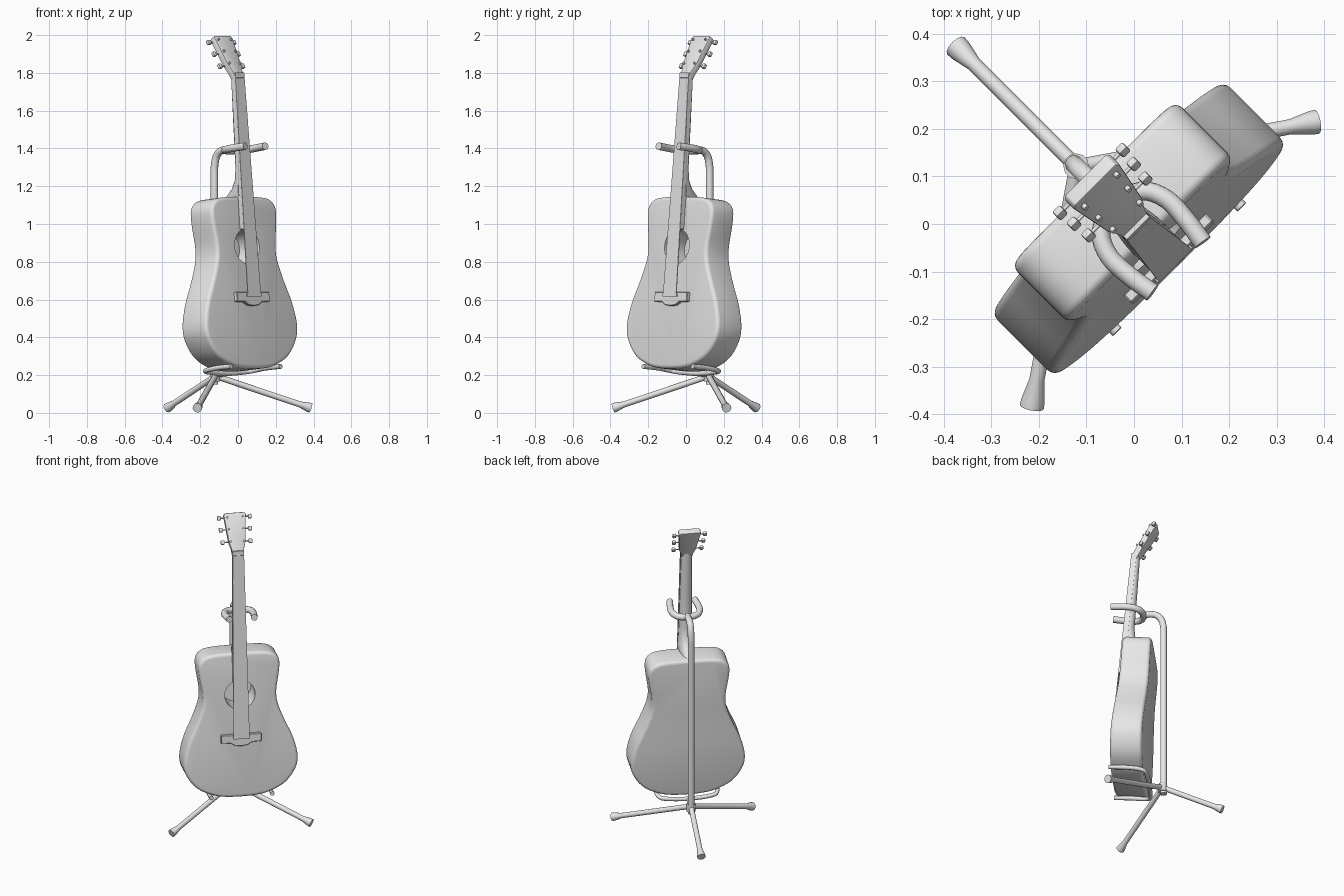
import bpy, bmesh, math
from mathutils import Matrix, Vector

if "Cube" in bpy.data.objects:
    bpy.data.objects.remove(bpy.data.objects["Cube"])

grey = bpy.data.materials.new("plain grey")
grey.diffuse_color = (0.8, 0.8, 0.8, 1)
grey.use_nodes = True
grey.node_tree.nodes["Principled BSDF"].inputs["Base Color"].default_value = grey.diffuse_color

# Frames: the whole set is turned 45 degrees; the instrument leans back, its head more so
TURN = Matrix.Rotation(math.radians(45), 4, 'Z')
GUITAR = TURN @ Matrix.Translation((0, -0.129, 0.24)) @ Matrix.Rotation(math.radians(-5.4), 4, 'X')
HEAD = TURN @ Matrix.Translation((0, -0.012, 1.785)) @ Matrix.Rotation(math.radians(-31), 4, 'X')


def finish(ob, angle=35):
    bpy.ops.object.select_all(action='DESELECT')
    ob.select_set(True)
    bpy.context.view_layer.objects.active = ob
    bpy.ops.object.shade_smooth_by_angle(angle=math.radians(angle))
    return ob


def loft(name, rings, frame, bevel=0, segments=2):
    """Skin a list of equal-length rings, close both ends, optionally round the hard edges."""
    bm = bmesh.new()
    loops = [[bm.verts.new(p) for p in ring] for ring in rings]
    for a, b in zip(loops, loops[1:]):
        for i in range(len(a)):
            j = (i + 1) % len(a)
            bm.faces.new((a[i], a[j], b[j], b[i]))
    bm.faces.new(loops[0][::-1])
    bm.faces.new(loops[-1])
    bmesh.ops.recalc_face_normals(bm, faces=bm.faces)
    if bevel:
        hard = [e for e in bm.edges if e.calc_face_angle(0) > math.radians(50)]
        bmesh.ops.bevel(bm, geom=hard, offset=bevel, segments=segments, profile=0.5, affect='EDGES')
    me = bpy.data.meshes.new(name)
    bm.to_mesh(me)
    bm.free()
    me.transform(frame)
    me.materials.append(grey)
    ob = bpy.data.objects.new(name, me)
    bpy.context.collection.objects.link(ob)
    return finish(ob)


def plate(name, outline, y0, y1, frame, bevel=0, segments=2):
    """Extrude an outline in x, z from depth y0 to depth y1."""
    return loft(name, [[(x, y, z) for x, z in outline] for y in (y0, y1)], frame, bevel, segments)


def mirrored(half):
    """Close a right-hand outline with its mirror image."""
    return half + [(-x, z) for x, z in reversed(half) if x > 1e-5]


def smooth(points, steps=4):
    """Catmull-Rom refinement of an open point list."""
    pts = [Vector(p) for p in points]
    pts = [2 * pts[0] - pts[1]] + pts + [2 * pts[-1] - pts[-2]]
    out = []
    for a, b, c, d in zip(pts, pts[1:], pts[2:], pts[3:]):
        for k in range(steps):
            t = k / steps
            out.append(0.5 * (2 * b + (c - a) * t + (2 * a - 5 * b + 4 * c - d) * t * t
                              + (3 * b - a - 3 * c + d) * t ** 3))
    return out + [pts[-2]]


def tube(name, points, radius, scale=None, frame=TURN):
    """Round bar along a path, with an optional radius factor per point."""
    cu = bpy.data.curves.new(name, 'CURVE')
    cu.dimensions = '3D'
    cu.bevel_depth = radius
    cu.bevel_resolution = 4
    cu.use_fill_caps = True
    sp = cu.splines.new('POLY')
    sp.points.add(len(points) - 1)
    for i, p in enumerate(points):
        sp.points[i].co = (*(frame @ Vector(p)), 1)
        sp.points[i].radius = scale[i] if scale else 1
    cu.materials.append(grey)
    ob = bpy.data.objects.new(name, cu)
    bpy.context.collection.objects.link(ob)
    bpy.ops.object.select_all(action='DESELECT')
    ob.select_set(True)
    bpy.context.view_layer.objects.active = ob
    bpy.ops.object.convert(target='MESH')
    return finish(bpy.context.view_layer.objects.active, 40)


# Body: waisted outline, slightly thinner towards the top, with a round sound hole
half = smooth([(0, -0.005), (0.08, -0.002), (0.16, 0.012), (0.26, 0.06), (0.325, 0.14), (0.346, 0.225),
               (0.32, 0.345), (0.268, 0.465), (0.23, 0.57), (0.223, 0.65), (0.238, 0.75), (0.245, 0.82),
               (0.235, 0.865), (0.195, 0.897), (0.12, 0.908), (0, 0.91)])
half = [(max(p.x, 0), p.y) for p in half]
outline = mirrored(half)
body = loft("body", [[(x, 0, z) for x, z in outline],
                     [(x, 0.195 - 0.027 * z, z) for x, z in outline]], GUITAR, 0.02, 4)
circle = [(0.092 * math.cos(k * math.tau / 40), 0.645 + 0.092 * math.sin(k * math.tau / 40)) for k in range(40)]
cutter = plate("sound_hole_cutter", circle, -0.01, 0.15, GUITAR)
cut = body.modifiers.new("sound hole", 'BOOLEAN')
cut.operation = 'DIFFERENCE'
cut.object = cutter
bpy.context.view_layer.objects.active = body
bpy.ops.object.modifier_apply(modifier=cut.name)
bpy.data.objects.remove(cutter)
finish(body)

# Neck with a heel that swells to meet the body
rings = []
for h, w, depth in [(1.565, 0.033, 0.024), (1.3, 0.036, 0.032), (1.06, 0.039, 0.038), (1.0, 0.041, 0.05),
                    (0.955, 0.044, 0.08), (0.925, 0.046, 0.12), (0.9, 0.042, 0.158), (0.87, 0.03, 0.17)]:
    rings.append([(w * math.cos(k * math.pi / 12), -0.006 + depth * math.sin(k * math.pi / 12), h)
                  for k in range(13)])
loft("neck", rings, GUITAR)

# Fretboard and the flat band of strings above it
plate("fretboard", mirrored([(0.045, 0.735), (0.034, 1.565)]), -0.027, 0.001, GUITAR)
plate("strings", mirrored([(0.049, 0.385), (0.034, 1.565)]), -0.031, -0.0265, GUITAR)

# Bridge with a bellied lower edge, and its saddle
plate("bridge", mirrored([(0, 0.326), (0.04, 0.332), (0.065, 0.348), (0.122, 0.35), (0.122, 0.4), (0.06, 0.4)]),
      -0.022, 0.002, GUITAR, 0.003, 1)
plate("saddle", mirrored([(0.052, 0.375), (0.052, 0.39)]), -0.031, -0.02, GUITAR)

# Headstock: slim at the nut and wider at the top
plate("headstock", mirrored([(0.034, -0.012), (0.038, 0.03), (0.05, 0.07), (0.067, 0.235), (0.06, 0.247)]),
      0, 0.036, HEAD, 0.004, 2)

# Tuning machines: string post, shaft and knob, three on each side
for side in (-1, 1):
    for n, t in enumerate((0.075, 0.15, 0.222)):
        tag = f"{'left' if side < 0 else 'right'}_{n + 1}"
        px = side * (0.036 + 0.05 * t)
        tube("string_post_" + tag, [(px, 0.01, t), (px, -0.01, t)], 0.006, frame=HEAD)
        kx = side * (0.08 + 0.06 * t)
        tube("tuner_shaft_" + tag, [(side * 0.03, 0.028, t), (kx, 0.028, t)], 0.004, frame=HEAD)
        knob = [(kx - 0.011, t - 0.013), (kx + 0.011, t - 0.013), (kx + 0.011, t + 0.013), (kx - 0.011, t + 0.013)]
        plate("tuner_knob_" + tag, knob, 0.019, 0.037, HEAD, 0.004, 2)

# Stand pole, bending forward behind the neck
pole = [(0, 0.177, 0.15), (0, 0.177, 1.27)]
pole += [tuple(p) for p in smooth([(0, 0.177, 1.3), (0, 0.163, 1.355), (0, 0.125, 1.388), (0, 0.05, 1.392)])]
tube("stand_pole", pole, 0.02)

# Fork that holds the neck
arm = [(0.075, -0.13, 1.412), (0.084, -0.07, 1.405), (0.085, -0.01, 1.397), (0.06, 0.038, 1.39)]
tube("neck_fork", smooth(arm + [(0, 0.057, 1.387)] + [(-x, y, z) for x, y, z in reversed(arm)]), 0.02)

# Cradle under the body and its link to the pole
prong = [(0.185, -0.135, 0.246), (0.185, -0.03, 0.238), (0.18, 0.05, 0.226), (0.145, 0.085, 0.217)]
tube("cradle", smooth(prong + [(0, 0.092, 0.208)] + [(-x, y, z) for x, y, z in reversed(prong)]), 0.013)
tube("cradle_link", [(0, 0.085, 0.208), (0, 0.177, 0.2)], 0.014)
tube("leg_hub", [(0, 0.172, 0.165), (0, 0.172, 0.215)], 0.027)

# Three splayed legs with flared feet
for name, end in (("back", (0, 0.53, 0.026)), ("right", (0.424, -0.12, 0.026)), ("left", (-0.424, -0.12, 0.026))):
    a, b = Vector((0, 0.17, 0.195)), Vector(end)
    d = (b - a).normalized()
    tube(name + "_leg", [a, b - 0.06 * d, b - 0.015 * d, b], 0.016, [1, 1, 1.55, 1.6])
